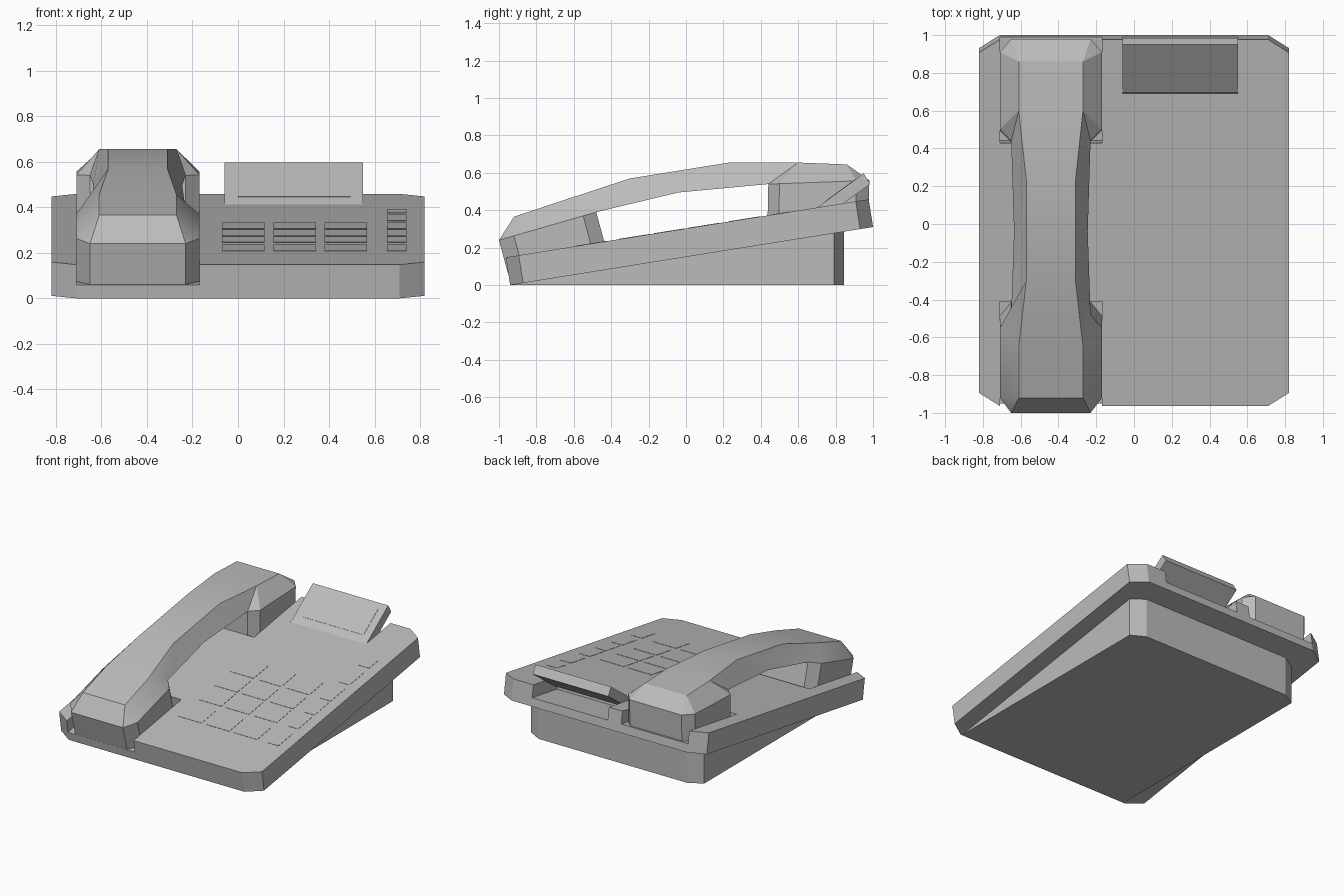
import bpy, bmesh, math
from mathutils import Matrix, Vector

cube = bpy.data.objects.get("Cube")
if cube:
    bpy.data.objects.remove(cube)

grey = bpy.data.materials.new("plain_grey")
grey.use_nodes = True
grey.diffuse_color = (0.5, 0.5, 0.5, 1)
grey.node_tree.nodes["Principled BSDF"].inputs["Base Color"].default_value = (0.5, 0.5, 0.5, 1)

TILT = math.atan(0.16)
FRONT = -0.94
LENGTH = 1.965
THICK = 0.15
FLOOR = 0.06          # height of the recess floors inside the slab
deck = Matrix.Translation((0, FRONT, 0)) @ Matrix.Rotation(TILT, 4, 'X')


def finish(bm, name, matrix=None, smooth=False):
    bmesh.ops.remove_doubles(bm, verts=bm.verts, dist=1e-5)
    bmesh.ops.recalc_face_normals(bm, faces=bm.faces)
    mesh = bpy.data.meshes.new(name)
    bm.to_mesh(mesh)
    bm.free()
    mesh.materials.append(grey)
    obj = bpy.data.objects.new(name, mesh)
    bpy.context.collection.objects.link(obj)
    if matrix:
        obj.matrix_world = matrix
    if smooth:
        bpy.ops.object.select_all(action='DESELECT')
        obj.select_set(True)
        bpy.context.view_layer.objects.active = obj
        bpy.ops.object.shade_smooth_by_angle(angle=math.radians(25))
    return obj


def skin(bm, lower, upper):
    """Closed solid between two matching loops."""
    a = [bm.verts.new(p) for p in lower]
    b = [bm.verts.new(p) for p in upper]
    bm.faces.new(a)
    bm.faces.new(b)
    for i in range(len(a)):
        j = (i + 1) % len(a)
        bm.faces.new((a[i], a[j], b[j], b[i]))


def plate(name, outline, z0, z1, matrix):
    bm = bmesh.new()
    skin(bm, [(x, y, z0) for x, y in outline], [(x, y, z1) for x, y in outline])
    return finish(bm, name, matrix)


def rect(x0, x1, y0, y1):
    return [(x0, y0), (x1, y0), (x1, y1), (x0, y1)]


# Sloping slab: lower octagon, upper layer with open recesses
W, C, CU = 0.82, 0.71, 0.07
right_side = [(C, 0), (W, CU), (W, LENGTH - CU), (C, LENGTH)]
left_side = [(-x, u) for x, u in reversed(right_side)]
plate("slab_bottom", right_side + left_side, 0, FLOOR, deck)
HS0, HS1 = -0.71, -0.17
SC0, SC1 = -0.06, 0.55
screen_notch = [(SC1, LENGTH), (SC1, 1.675), (SC0, 1.675), (SC0, LENGTH)]
back_notch = [(HS1, LENGTH), (HS1, 1.41), (HS0, 1.41)]
front_notch = [(HS0, 0.56), (HS1, 0.56), (HS1, 0)]
plate("slab_top", right_side + screen_notch + back_notch + left_side + front_notch,
      FLOOR, THICK, deck)

# Wedge base with vertical back and cut rear corners
bm = bmesh.new()
foot = [(-0.7, FRONT), (0.7, FRONT), (0.7, 0.79), (0.6, 0.845), (-0.6, 0.845), (-0.7, 0.79)]
skin(bm, [(x, y, 0) for x, y in foot],
     [(x, y, 0.001 + (y - FRONT) * 0.16) for x, y in foot])
finish(bm, "wedge_base")

# Keys, nearly flush with the slab
rows = [0.38, 0.61, 0.80, 0.99, 1.21, 1.44]
for r, u in enumerate(rows):
    depth = 0.1 if r == 5 else 0.165
    if r < 4:
        for c in range(3):
            x = -0.07 + 0.225 * c
            plate("key", rect(x, x + 0.187, u, u + depth), THICK, THICK + 0.002, deck)
    plate("side_key", rect(0.655, 0.74, u, u + depth), THICK, THICK + 0.002, deck)

# Tilted display panel with a thin screen plate
profile = [(0.695, 0.41), (0.95, 0.597), (0.985, 0.54), (0.73, 0.355)]
bm = bmesh.new()
skin(bm, [(SC0, y, z) for y, z in profile], [(SC1, y, z) for y, z in profile])
finish(bm, "display_panel")
slope = math.atan2(0.187, 0.255)
face = Matrix.Translation((0, 0.695, 0.41)) @ Matrix.Rotation(slope, 4, 'X')
plate("screen", rect(0.0, 0.495, 0.06, 0.265), 0, 0.002, face)

# Handset stations: top y, top z, top half width, rim y, rim z, rim half width
MID = -0.44
stations = [
    (-0.92, 0.365, 0.17, -1.00, 0.240, 0.21),
    (-0.92, 0.365, 0.17, -0.92, 0.263, 0.27),
    (-0.65, 0.455, 0.17, -0.55, 0.370, 0.27),
    (-0.30, 0.570, 0.13, -0.48, 0.390, 0.21),
    (0.23, 0.655, 0.13, -0.04, 0.495, 0.195),
    (0.60, 0.655, 0.17, 0.44, 0.540, 0.21),
    (0.60, 0.655, 0.17, 0.50, 0.542, 0.27),
    (0.86, 0.645, 0.17, 0.91, 0.557, 0.27),
    (0.86, 0.645, 0.17, 0.98, 0.560, 0.21),
]


def floor_drop(p, lean):
    """Carry a rim point down to the recess floor, leaning along y."""
    def floor_z(y):
        return FLOOR / math.cos(TILT) + (y - FRONT) * 0.16 + 0.002
    t = (p.z - floor_z(p.y)) / (1 + 0.16 * lean)
    return Vector((p.x, p.y + lean * t, p.z - t))


bm = bmesh.new()
rings = []
for ty, tz, th, ry, rz, rh in stations:
    rings.append([bm.verts.new(p) for p in (
        (MID - th, ty, tz), (MID + th, ty, tz), (MID + rh, ry, rz), (MID - rh, ry, rz))])


def add_face(points):
    unique = []
    for v in points:
        if all((v.co - w.co).length > 1e-5 for w in unique):
            unique.append(v)
    if len(unique) > 2:
        bm.faces.new(unique)


for a, b in zip(rings, rings[1:]):
    for i in (0, 1, 3):
        j = (i + 1) % 4
        add_face((a[i], a[j], b[j], b[i]))
for a, b in zip(rings[3:5], rings[4:6]):      # underside of the grip
    add_face((a[2], a[3], b[3], b[2]))
add_face(rings[0])
add_face(rings[-1])

# Mouthpiece and earpiece cups below the rim
for group, lean in ((rings[:4], 0.27), (rings[5:], -0.02)):
    rim = [r[2] for r in group] + [r[3] for r in reversed(group)]
    base = [bm.verts.new(floor_drop(v.co, lean)) for v in rim]
    bm.faces.new(base)
    for i in range(len(rim)):
        j = (i + 1) % len(rim)
        bm.faces.new((rim[i], rim[j], base[j], base[i]))
finish(bm, "handset", smooth=True)
